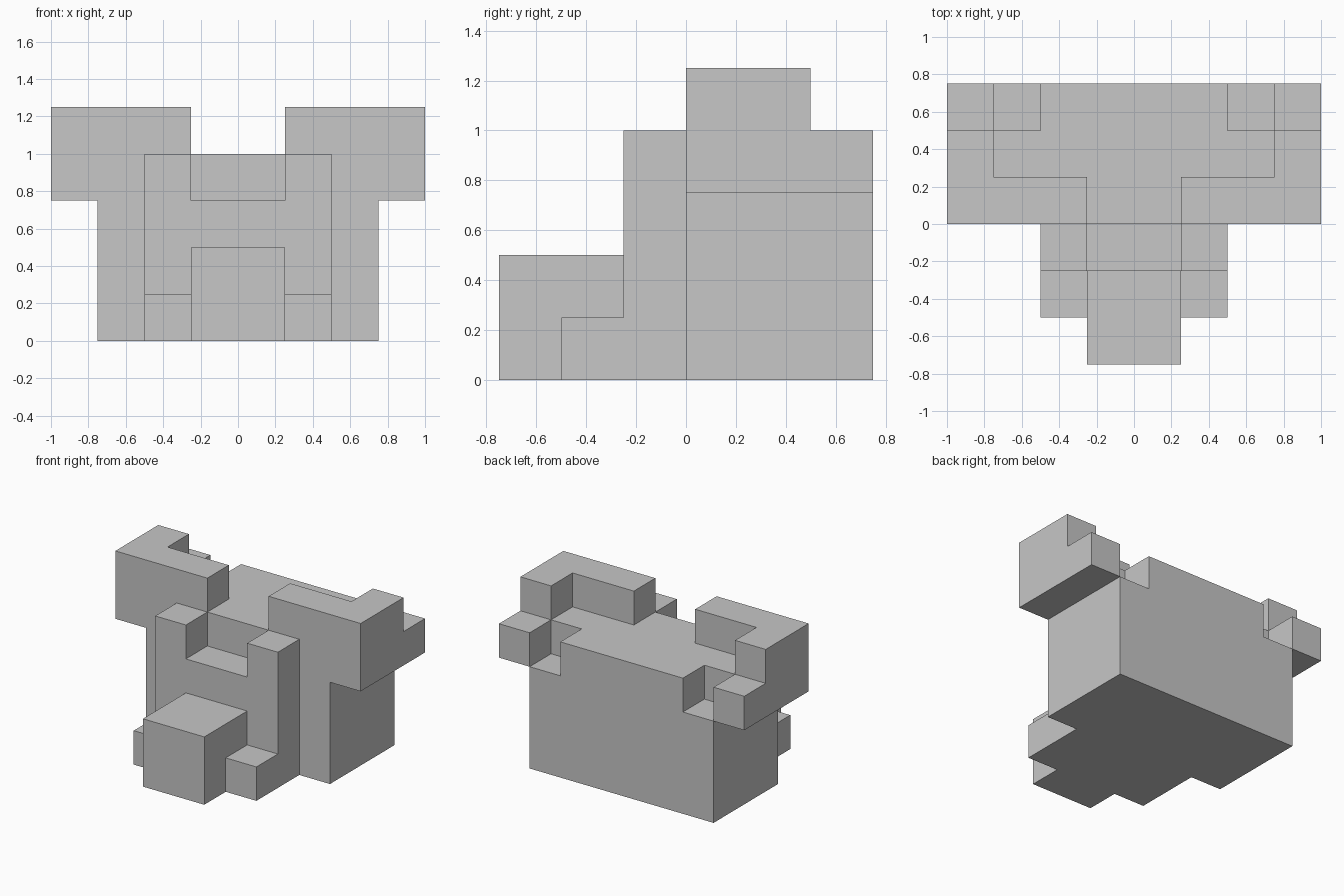
import bpy
import bmesh
from mathutils import Vector

cube = bpy.data.objects.get("Cube")
if cube:
    bpy.data.objects.remove(cube, do_unlink=True)

grey = bpy.data.materials.new("plain grey")
grey.use_nodes = True
colour = (0.57, 0.57, 0.57, 1)
grey.diffuse_color = colour
grey.node_tree.nodes["Principled BSDF"].inputs["Base Color"].default_value = colour

U = 0.25  # every block is a whole number of these units


def prism(name, outline, axis, start, end, mirror=False):
    """Extrude an outline along x (outline in y, z) or along y (outline in x, z)."""
    def place(a, b, depth):
        return Vector((depth, a, b) if axis == "x" else (a, depth, b)) * U

    bm = bmesh.new()
    face = bm.faces.new([bm.verts.new(place(a, b, start)) for a, b in outline])
    grown = bmesh.ops.extrude_face_region(bm, geom=[face])["geom"]
    shift = place(0, 0, end - start)
    bmesh.ops.translate(bm, vec=shift, verts=[v for v in grown if isinstance(v, bmesh.types.BMVert)])
    bmesh.ops.recalc_face_normals(bm, faces=bm.faces)
    mesh = bpy.data.meshes.new(name)
    bm.to_mesh(mesh)
    bm.free()
    mesh.materials.append(grey)
    obj = bpy.data.objects.new(name, mesh)
    bpy.context.collection.objects.link(obj)
    if mirror:
        obj.modifiers.new("Mirror", "MIRROR")
    return obj


def rect(a0, a1, b0, b1):
    return [(a0, b0), (a1, b0), (a1, b1), (a0, b1)]


# Body, with a notch in each upper rear corner
prism("body", rect(-3, 3, 0, 4), "y", 0, 2)
prism("body_back", [(-3, 0), (3, 0), (3, 3), (2, 3), (2, 4), (-2, 4), (-2, 3), (-3, 3)], "y", 2, 3)

# Front block with a notch in its top edge
prism("front_block", [(-2, 0), (2, 0), (2, 4), (1, 4), (1, 3), (-1, 3), (-1, 4), (-2, 4)], "y", -1, 0)
prism("snout", rect(-1, 1, 0, 2), "y", -3, -1)

# Mirrored pairs: feet, stepped side arms and upper front ridges
prism("feet", rect(1, 2, 0, 1), "y", -2, -1, mirror=True)
prism("side_arms", [(0, 3), (3, 3), (3, 4), (2, 4), (2, 5), (0, 5)], "x", 3, 4, mirror=True)
prism("top_ridges", rect(1, 3, 4, 5), "y", 0, 1, mirror=True)
